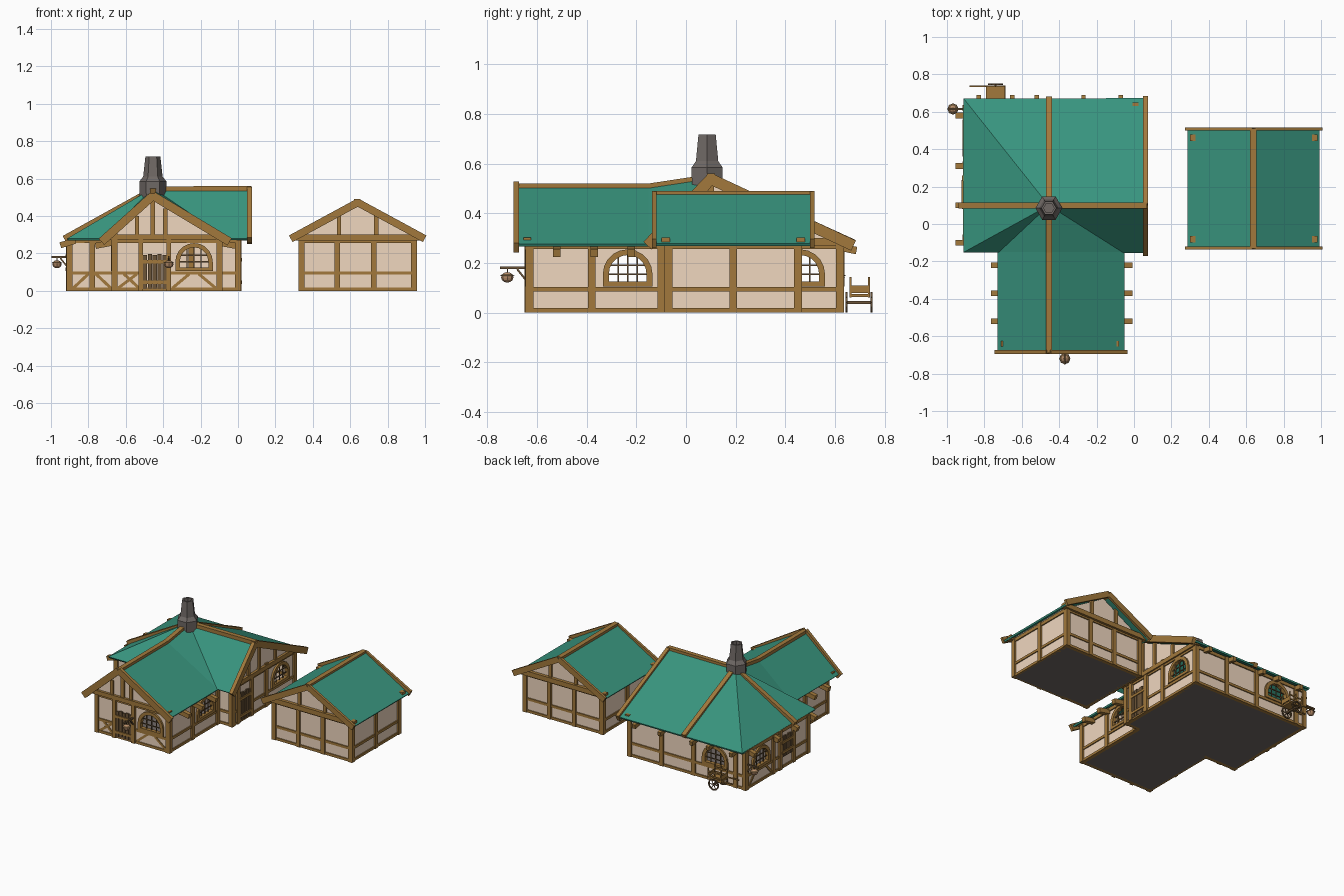
import bpy, bmesh, math
from mathutils import Vector, Matrix

if "Cube" in bpy.data.objects:
    bpy.data.objects.remove(bpy.data.objects["Cube"])


def material(name, rgb):
    m = bpy.data.materials.new(name)
    m.diffuse_color = (*rgb, 1)
    m.use_nodes = True
    m.node_tree.nodes["Principled BSDF"].inputs["Base Color"].default_value = m.diffuse_color
    return m


WOOD = material("wood", (0.36, 0.19, 0.045))
DARK = material("dark_wood", (0.15, 0.09, 0.04))
PLASTER = material("plaster", (0.87, 0.68, 0.52))
TEAL = material("roof_teal", (0.04, 0.30, 0.21))
STONE = material("stone", (0.16, 0.14, 0.13))
LAMP = material("lamp_amber", (0.5, 0.28, 0.15))


def finish(name, bm, mat, recalc=True):
    if recalc:
        bmesh.ops.recalc_face_normals(bm, faces=bm.faces)
    me = bpy.data.meshes.new(name)
    bm.to_mesh(me)
    bm.free()
    ob = bpy.data.objects.new(name, me)
    bpy.context.collection.objects.link(ob)
    me.materials.append(mat)
    return ob


def beam(bm, p, q, w, h):
    """Box from p to q, w sideways and h deep."""
    p, q = Vector(p), Vector(q)
    d = (q - p).normalized()
    side = d.cross((0, 0, 1)) if abs(d.z) < 0.99 else Vector((1, 0, 0))
    side.normalize()
    rot = Matrix((side, d.cross(side), d)).transposed().to_4x4()
    bmesh.ops.create_cube(bm, size=1, matrix=Matrix.Translation((p + q) / 2) @ rot
                          @ Matrix.Diagonal((w, h, (q - p).length, 1)))


def prism(bm, pts, vec):
    f = bm.faces.new([bm.verts.new(p) for p in pts])
    r = bmesh.ops.extrude_face_region(bm, geom=[f])
    bmesh.ops.translate(bm, vec=vec, verts=[v for v in r["geom"] if isinstance(v, bmesh.types.BMVert)])


def slab(name, verts, faces, mat, t):
    bm = bmesh.new()
    vs = [bm.verts.new(v) for v in verts]
    for f in faces:
        bm.faces.new([vs[i] for i in f])
    ob = finish(name, bm, mat)
    m = ob.modifiers.new("thickness", "SOLIDIFY")
    m.thickness, m.offset = t, 0
    return ob


def arch(u, hw, z0, z1, zt, n=10):
    arc = [(u + hw * math.cos(math.pi * i / n), z1 + (zt - z1) * math.sin(math.pi * i / n)) for i in range(n + 1)]
    return [(u - hw, z0), (u + hw, z0)] + arc


def wall_frame(p0, p1):
    """Map (along, height, outward) on a wall to world space."""
    p0, p1 = Vector(p0), Vector(p1)
    d = (p1 - p0).normalized()
    return lambda u, z, n=0.0: Vector((p0.x + d.x * u + d.y * n, p0.y + d.y * u - d.x * n, z)), (p1 - p0).length


def window(w, u, body, tag):
    outer, inner = arch(u, 0.1, 0.105, 0.155, 0.255), arch(u, 0.076, 0.125, 0.155, 0.232)
    bm = bmesh.new()
    k = len(outer)
    rings = [[bm.verts.new(w(a, z, n)) for a, z in prof]
             for prof, n in ((outer, -0.01), (outer, 0.018), (inner, 0.018), (inner, -0.01))]
    for a in range(4):
        for i in range(k):
            j, b = (i + 1) % k, (a + 1) % 4
            bm.faces.new((rings[a][i], rings[a][j], rings[b][j], rings[b][i]))
    finish("window_frame_" + tag, bm, WOOD)
    bm = bmesh.new()
    for du, top in ((-0.038, 0.222), (0, 0.235), (0.038, 0.222)):
        beam(bm, w(u + du, 0.12, 0.003), w(u + du, top, 0.003), 0.006, 0.006)
    for z in (0.155, 0.19):
        beam(bm, w(u - 0.076, z, 0.003), w(u + 0.076, z, 0.003), 0.006, 0.006)
    finish("window_bars_" + tag, bm, DARK)
    bm = bmesh.new()
    prism(bm, [w(a, z, -0.05) for a, z in arch(u, 0.085, 0.115, 0.155, 0.24)], w(0, 0, 0.1) - w(0, 0, 0))
    cut = finish("window_cutter_" + tag, bm, WOOD)
    cut.hide_render = True
    m = body.modifiers.new("window", "BOOLEAN")
    m.operation, m.object = "DIFFERENCE", cut


def door(w, u, tag, z0, z1):
    bm = bmesh.new()
    for i in range(5):
        c = u + (i - 2) * 0.026
        beam(bm, w(c, z0, 0.004), w(c, z1 + (0.006 if i % 2 else 0), 0.004), 0.022, 0.022)
    finish("door_planks_" + tag, bm, DARK)
    bm = bmesh.new()
    for z in (z0 + 0.035, z1 - 0.035):
        beam(bm, w(u - 0.065, z, 0.017), w(u + 0.065, z, 0.017), 0.008, 0.018)
    for s in (-1, 1):
        beam(bm, w(u + s * 0.075, 0, 0.006), w(u + s * 0.075, 0.28, 0.006), 0.026, 0.03)
    finish("door_frame_" + tag, bm, WOOD)


def timbers(bm, w, L, tops, posts, door_u=None, braces=()):
    for u in posts:
        beam(bm, w(u, 0, 0.002), w(u, tops[0] + (tops[1] - tops[0]) * u / L, 0.002), 0.03, 0.03)
    beam(bm, w(0, 0.009), w(L, 0.009), 0.024, 0.018)
    spans = [(0, L)] if door_u is None else [(0, door_u - 0.075), (door_u + 0.075, L)]
    for a, b in spans:
        beam(bm, w(a, 0.095), w(b, 0.095), 0.024, 0.018)
    beam(bm, w(0, 0.268), w(L, 0.268), 0.026, 0.024)
    for a, b in braces:
        beam(bm, w(a, 0.015), w(b, 0.09), 0.02, 0.016)


def shell(name, foot):
    n = len(foot)
    verts = [(x, y, 0.004) for x, y, z in foot] + list(foot)
    body = slab(name + "_walls", verts, [(i, (i + 1) % n, n + (i + 1) % n, n + i) for i in range(n)], PLASTER, 0.014)
    slab(name + "_floor", verts[:n], [tuple(range(n))], STONE, 0.008)
    return body


# Main house: footprint corners with wall-top heights, counterclockwise
foot = [(-.66, -.63, .305), (-.1, -.63, .282), (-.1, -.07, .282), (0, -.07, .34),
        (0, .62, .285), (-.9, .62, .27), (-.9, -.07, .27), (-.66, -.07, .305)]
body = shell("house", foot)
# per wall: posts, windows, door (position, base, top), braces
plan = [((0, .56), (.425,), (.215, .01, .19), ((.02, .12), (.13, .05), (.31, .4), (.54, .45))),
        ((0, .25, .53), (.395,), None, ()),
        ((0.1,), (), None, ()),
        ((0, .37, .69), (.53,), (.13, .01, .2), ()),
        ((.0, .25, .5, .83, .9), (.67,), None, ()),
        ((0, .3, .69), (.16,), (.45, .08, .22), ((.03, .1), (.29, .22))),
        ((0, .12, .24), (), None, ((.02, .1), (.22, .14))),
        ((0, .31, .56), (.165,), None, ())]
bm = bmesh.new()
for i, (posts, wins, dr, braces) in enumerate(plan):
    a, b = foot[i], foot[(i + 1) % 8]
    w, L = wall_frame(a[:2], b[:2])
    timbers(bm, w, L, (a[2], b[2]), posts, dr and dr[0], braces)
    for u in wins:
        window(w, u, body, str(i))
    if dr:
        door(w, dr[0], str(i), dr[1], dr[2])
# Gable timbers: ties and king posts
beam(bm, (-.71, -.64, .287), (-.08, -.64, .287), .03, .03)
for x, z in ((-.54, .40), (-.455, .49), (-.39, .44)):
    beam(bm, (x, -.634, .28), (x, -.634, z), .024, .028)
beam(bm, (.008, -.1, .285), (.008, .65, .285), .03, .03)
for y, z in ((0, .42), (.1, .52), (.22, .47), (.4, .38)):
    beam(bm, (.004, y, .28), (.004, y, z), .028, .024)
finish("house_timbers", bm, WOOD)
bm = bmesh.new()
prism(bm, [(-.66, -.637, .30), (-.1, -.637, .28), (-.455, -.637, .49)], (0, .014, 0))
prism(bm, [(-.007, -.07, .335), (-.007, .62, .28), (-.007, .1, .525)], (.014, 0, 0))
finish("house_gable_walls", bm, PLASTER)

# Main roof: rear half-hipped roof and lopsided front wing
A, F, K = (-.455, .1, .543), (-.455, -.69, .505), (-.455, -.15, .505)
slab("rear_roof", [A, (.06, .1, .543), (.06, .67, .275), (-.91, .67, .275), (-.91, -.15, .275), (.06, -.15, .275)],
     [(1, 2, 3, 0), (0, 3, 4), (0, 4, 5, 1)], TEAL, 0.012)
slab("front_roof", [F, K, A, (-.055, -.69, .272), (-.055, -.15, .272), (-.725, -.69, .272), (-.725, -.15, .272)],
     [(0, 3, 4, 1), (1, 4, 2), (0, 1, 6, 5), (1, 2, 6)], TEAL, 0.012)
bm = bmesh.new()
for p, q in ((A, (.07, .1, .545)), (A, (-.93, .1, .28)), (A, (-.455, .675, .28)), (A, K), (K, F)):
    beam(bm, p, q, .032, .03)
for x in (-.73, -.045):
    beam(bm, (-.455, -.684, .508), (x, -.684, .262), .022, .045)
for y in (-.155, .675):
    beam(bm, (.062, .1, .538), (.062, y, .27), .026, .045)
finish("house_ridge_and_verge_beams", bm, WOOD)

# Rafter ends under the eaves
bm = bmesh.new()
for y in (-.52, -.37, -.22):
    beam(bm, (-.13, y, .262), (-.012, y, .24), .03, .032)
    beam(bm, (-.63, y, .265), (-.762, y, .24), .03, .032)
for y in (-.1, .1, .31, .58):
    beam(bm, (-.87, y, .268), (-.95, y, .243), .03, .032)
for x in (-.83, -.65, -.52, -.27, -.07):
    beam(bm, (x, .6, .268), (x, .687, .25), .024, .03)
finish("rafter_ends", bm, WOOD)

# Chimney: tapered hexagonal stack with hollow top
bm = bmesh.new()
prof = [(.07, .44), (.072, .585), (.052, .61), (.040, .718), (.028, .718), (.028, .63)]
rings = [[bm.verts.new((-.455 + r * math.cos(i * math.pi / 3), .085 + r * math.sin(i * math.pi / 3), z))
          for i in range(6)] for r, z in prof]
for a, b in zip(rings, rings[1:]):
    for i in range(6):
        bm.faces.new((a[i], a[(i + 1) % 6], b[(i + 1) % 6], b[i]))
bm.faces.new(rings[0])
bm.faces.new(rings[-1])
finish("chimney", bm, STONE)

# Small barn
foot = [(.34, -.07, .292), (.94, -.07, .292), (.94, .45, .292), (.34, .45, .292)]
shell("barn", foot)
bm = bmesh.new()
for i in range(4):
    w, L = wall_frame(foot[i][:2], foot[(i + 1) % 4][:2])
    timbers(bm, w, L, (.292, .292), (0, .19, .385, .6) if i % 2 == 0 else (0, .26, .52))
for y, s in ((-.07, -1), (.45, 1)):
    beam(bm, (.30, y + s * .012, .285), (.98, y + s * .012, .285), .035, .034)
    for x in (.54, .74):
        beam(bm, (x, y + s * .004, .28), (x, y + s * .004, .415), .024, .026)
    for x in (.282, .998):
        beam(bm, (.64, y + s * .058, .472), (x, y + s * .058, .278), .018, .04)
beam(bm, (.637, -.13, .475), (.637, .51, .475), .034, .03)
finish("barn_timbers", bm, WOOD)
bm = bmesh.new()
for y in (-.077, .443):
    prism(bm, [(.34, y, .285), (.94, y, .285), (.64, y, .462)], (0, .014, 0))
finish("barn_gable_walls", bm, PLASTER)
slab("barn_roof", [(.64, -.13, .478), (.64, .51, .478), (.29, -.13, .273), (.29, .51, .273), (.988, -.13, .273), (.988, .51, .273)],
     [(0, 1, 3, 2), (0, 4, 5, 1)], TEAL, 0.012)

# Hanging lamps on brackets
for tag, base, d in (("front", (-.37, -.63), (0, -1)), ("side", (-.9, .615), (-1, 0))):
    at = lambda r, z: (base[0] + d[0] * r, base[1] + d[1] * r, z)
    reach = .12 if tag == "front" else .098
    bm = bmesh.new()
    beam(bm, at(0, .18), at(reach, .18), .01, .01)
    beam(bm, at(.01, .125), at(.05, .175), .008, .008)
    beam(bm, at(reach - .03, .18), at(reach - .03, .15), .004, .004)
    bmesh.ops.create_cone(bm, segments=8, radius1=.03, radius2=.008, depth=.014, cap_ends=True,
                          matrix=Matrix.Translation(at(reach - .03, .155)))
    finish("lamp_bracket_" + tag, bm, DARK)
    bm = bmesh.new()
    bmesh.ops.create_uvsphere(bm, u_segments=8, v_segments=6, radius=.025,
                              matrix=Matrix.Translation(at(reach - .03, .142)) @ Matrix.Diagonal((1, 1, .85, 1)))
    finish("lamp_globe_" + tag, bm, LAMP)

# Hand cart behind the house
bm = bmesh.new()
beam(bm, (-.79, .70, .068), (-.69, .70, .068), .08, .012)
for y in (.663, .737):
    beam(bm, (-.69, y, .072), (-.88, y, .078), .007, .008)
    for z in (.09, .12):
        beam(bm, (-.79, y, z), (-.69, y, z), .005, .009)
    for x in (-.79, -.74, -.69):
        beam(bm, (x, y, .06), (x, y, .143), .007, .007)
for x in (-.79, -.69):
    beam(bm, (x, .66, .095), (x, .74, .095), .005, .03)
finish("cart_body", bm, WOOD)
bm = bmesh.new()
beam(bm, (-.74, .645, .041), (-.74, .75, .041), .012, .012)
for y in (.647, .748):
    pt = lambda k, r: (-.74 + r * math.cos(k * math.pi / 6), y, .042 + r * math.sin(k * math.pi / 6))
    for k in range(12):
        beam(bm, pt(k, .037), pt(k + 1, .037), .008, .008)
    for k in range(0, 6, 2):
        beam(bm, pt(k, .037), pt(k + 6, .037), .004, .004)
finish("cart_wheels", bm, DARK)
